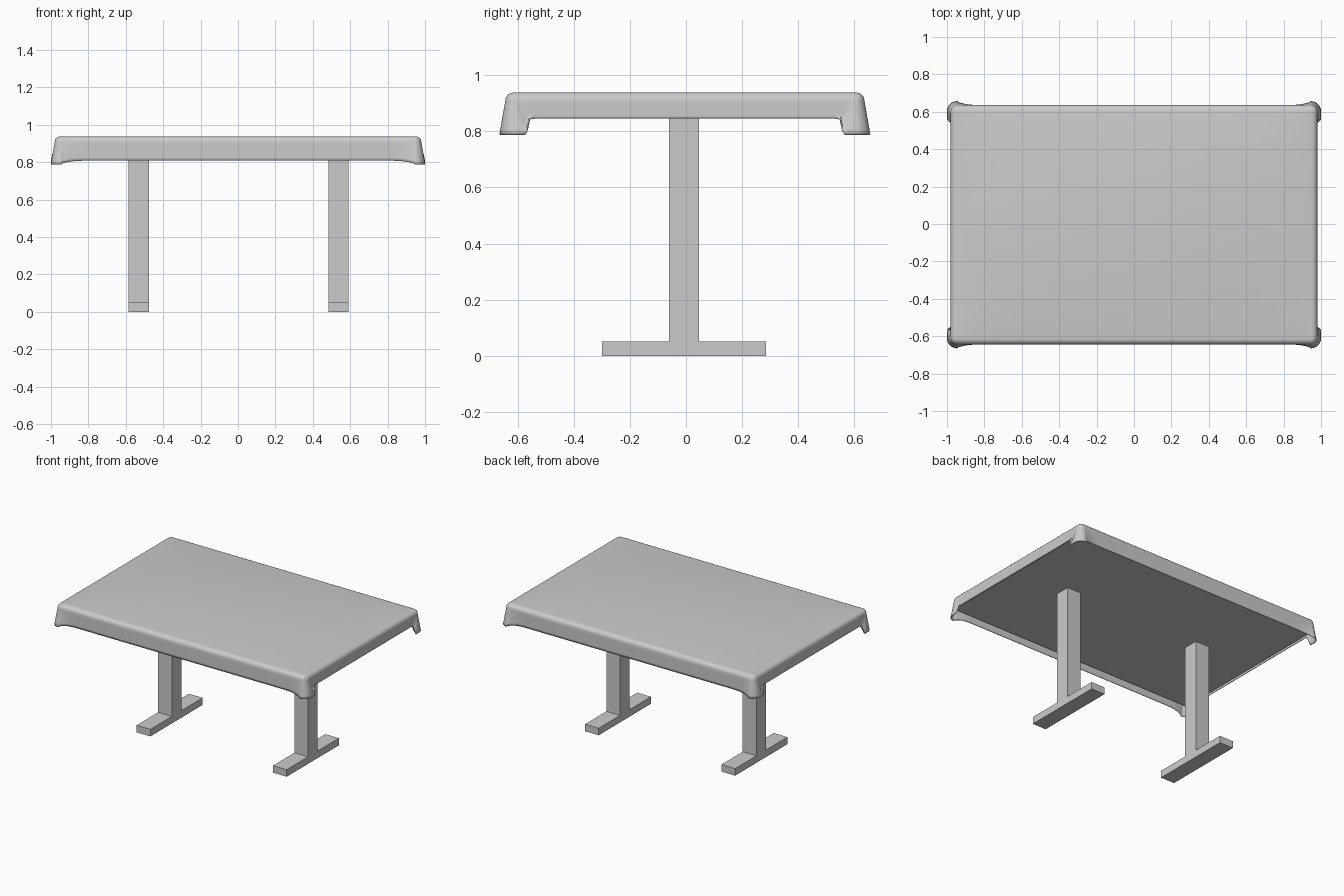
import bpy, bmesh, math
from math import sin, cos, pi, exp

old = bpy.data.objects.get("Cube")
if old:
    bpy.data.objects.remove(old, do_unlink=True)

grey = bpy.data.materials.new("plain grey")
grey.use_nodes = True
COLOUR = (0.6, 0.6, 0.6, 1)
grey.diffuse_color = COLOUR
grey.node_tree.nodes["Principled BSDF"].inputs["Base Color"].default_value = COLOUR


def add_object(name, bm):
    bmesh.ops.recalc_face_normals(bm, faces=bm.faces)
    mesh = bpy.data.meshes.new(name)
    bm.to_mesh(mesh)
    bm.free()
    mesh.materials.append(grey)
    obj = bpy.data.objects.new(name, mesh)
    bpy.context.collection.objects.link(obj)
    return obj


def box(name, lo, hi):
    bm = bmesh.new()
    bmesh.ops.create_cube(bm, size=1)
    for v in bm.verts:
        v.co = [(a + b) / 2 + c * (b - a) for a, b, c in zip(lo, hi, v.co)]
    return add_object(name, bm)


def smooth(a, b, x):
    t = min(max((x - a) / (b - a), 0), 1)
    return t * t * (3 - 2 * t)


# Pedestal legs: an upside-down T outline extruded sideways
def leg(name, x0, x1):
    outline = [(-0.30, 0), (0.285, 0), (0.285, 0.05), (0.046, 0.05),
               (0.046, 0.86), (-0.06, 0.86), (-0.06, 0.05), (-0.30, 0.05)]
    bm = bmesh.new()
    face = bm.faces.new([bm.verts.new((x0, y, z)) for y, z in outline])
    side = bmesh.ops.extrude_face_region(bm, geom=[face])["geom"]
    for v in side:
        if isinstance(v, bmesh.types.BMVert):
            v.co.x = x1
    return add_object(name, bm)


leg("right_leg", -0.585, -0.477)
leg("left_leg", 0.485, 0.592)

# Table board under the cloth
box("table_board", (-0.966, -0.631, 0.852), (0.966, 0.621, 0.925))

# Tablecloth: one quarter, mirrored, with flared corners and a pleat on the short sides
HX, HY, TOP, R, BEND = 0.98, 0.64, 0.938, 0.035, 0.03
near = [0.5, 0.35, 0.25, 0.18, 0.14, 0.11, 0.095, 0.085, 0.078, 0.07, 0.06, 0.05, 0.042]
rim = [(0, HY, 0, 1, HX, True)]
rim += [(HX - s, HY, 0, 1, s, True) for s in near]
for k in range(9):
    a = pi / 2 * (1 - k / 8)
    rim.append((HX - R + R * cos(a), HY - R + R * sin(a), cos(a), sin(a), 0, k < 4))
rim += [(HX, HY - s, 1, 0, s, False) for s in reversed(near)]
rim.append((HX, 0, 1, 0, HY, False))


def cloth_point(p, row):
    x, y, nx, ny, s, long_side = p
    if row <= 5:                                   # rounded top edge
        a = row / 5 * pi / 2
        out, z = BEND * (sin(a) - 1), TOP - BEND * (1 - cos(a))
    else:                                          # hanging skirt
        t = (row - 5) / 6
        if long_side:
            corner = exp(-(s / 0.07) ** 2)
            bottom = 0.808 - 0.02 * corner
        else:
            width = 0.03 + 0.05 * t
            corner = 1 - smooth(width, width + 0.012, s)
            bottom = 0.845 - 0.057 * (1 - smooth(0.074, 0.087, s))
        out = 0.021 * corner * t
        z = TOP - BEND + (bottom - TOP + BEND) * t
    return (x + nx * out if nx else x, y + ny * out if ny else y, z)


bm = bmesh.new()
rows = [[bm.verts.new(cloth_point(p, r)) for p in rim] for r in range(12)]
bm.faces.new([bm.verts.new((0, 0, TOP))] + rows[0])
for upper, lower in zip(rows, rows[1:]):
    for i in range(len(rim) - 1):
        bm.faces.new((upper[i], upper[i + 1], lower[i + 1], lower[i]))
cloth = add_object("tablecloth", bm)
if cloth.data.polygons[0].normal.z < 0:
    cloth.data.flip_normals()
cloth.location.y = -0.004

mirror = cloth.modifiers.new("four corners", "MIRROR")
mirror.use_axis = (True, True, False)
thick = cloth.modifiers.new("cloth thickness", "SOLIDIFY")
thick.thickness = 0.004
thick.offset = -1

bpy.ops.object.select_all(action="DESELECT")
cloth.select_set(True)
bpy.context.view_layer.objects.active = cloth
bpy.ops.object.shade_smooth_by_angle(angle=math.radians(40))
